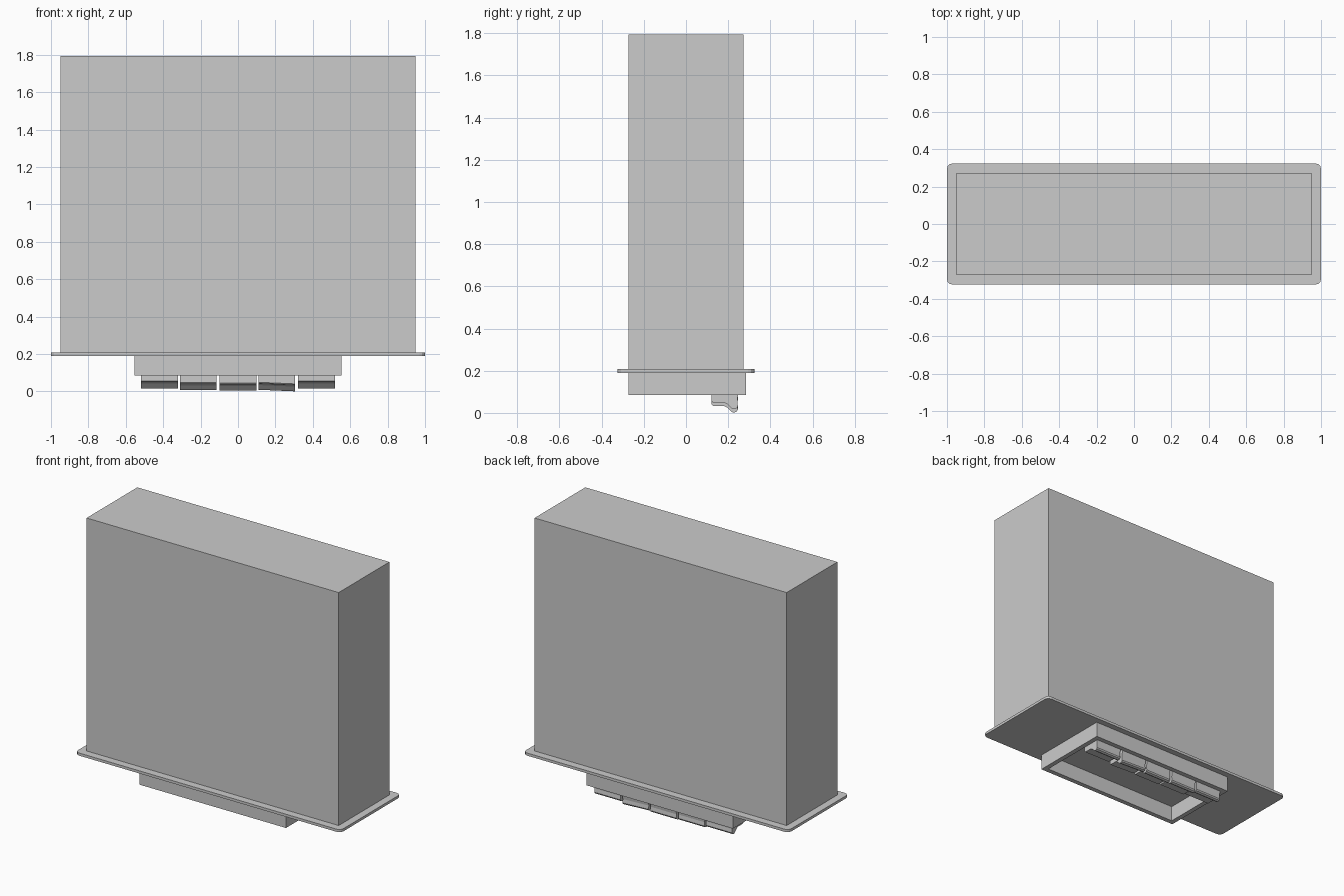
import bpy, bmesh, math
from mathutils import Matrix

if "Cube" in bpy.data.objects:
    bpy.data.objects.remove(bpy.data.objects["Cube"])


def finish(name, bm, loc=(0, 0, 0)):
    bmesh.ops.recalc_face_normals(bm, faces=bm.faces)
    me = bpy.data.meshes.new(name)
    bm.to_mesh(me)
    bm.free()
    ob = bpy.data.objects.new(name, me)
    ob.location = loc
    bpy.context.collection.objects.link(ob)
    return ob


def box(x0, x1, y0, y1, z0, z1):
    bm = bmesh.new()
    m = Matrix.Translation(((x0 + x1) / 2, (y0 + y1) / 2, (z0 + z1) / 2))
    m = m @ Matrix.Diagonal((x1 - x0, y1 - y0, z1 - z0, 1))
    bmesh.ops.create_cube(bm, size=1, matrix=m)
    return bm


# tall housing
finish("housing", box(-0.95, 0.95, -0.273, 0.273, 0.2, 1.795))

# thin mounting plate with rounded corners
bm = box(-1, 1, -0.324, 0.324, 0.19, 0.208)
corners = [e for e in bm.edges if abs(e.verts[0].co.z - e.verts[1].co.z) > 0.01]
bmesh.ops.bevel(bm, geom=corners, offset=0.03, segments=3, profile=0.5, affect='EDGES')
finish("mounting_plate", bm)

# hollow rectangular collar under the plate
bm = bmesh.new()
X, Y0, Y1, T = 0.5525, -0.273, 0.284, 0.032
rings = []
for t, z in ((0, 0.19), (0, 0.085), (T, 0.085), (T, 0.19)):
    rings.append([bm.verts.new((x, y, z)) for x, y in (
        (-X + t, Y0 + t), (X - t, Y0 + t), (X - t, Y1 - t), (-X + t, Y1 - t))])
for a, b in zip(rings, rings[1:] + rings[:1]):
    for i in range(4):
        j = (i + 1) % 4
        bm.faces.new((a[i], a[j], b[j], b[i]))
finish("collar", bm)

# row of five hooked keys, each pressed or tilted a little differently
profile = [(0.121, 0.185), (0.121, 0.040), (0.127, 0.033), (0.180, 0.032),
           (0.195, 0.025), (0.218, 0.003), (0.228, 0.000), (0.241, 0.006),
           (0.246, 0.015), (0.243, 0.040), (0.247, 0.070), (0.250, 0.185)]
keys = [(-0.42, 0.017, 0), (-0.212, 0.008, 0), (0, 0.005, 0),
        (0.208, 0.005, 2.5), (0.42, 0.017, 0)]
for n, (cx, dz, tilt) in enumerate(keys, 1):
    bm = bmesh.new()
    ends = []
    for x in (-0.098, 0.098):
        drop = math.tan(math.radians(tilt)) * x
        ends.append([bm.verts.new((x, y, z if z > 0.1 else z + dz - drop))
                     for y, z in profile])
    k = len(profile)
    for i in range(k):
        j = (i + 1) % k
        bm.faces.new((ends[0][i], ends[0][j], ends[1][j], ends[1][i]))
    bm.faces.new(ends[0])
    bm.faces.new(ends[1])
    finish(f"key_{n}", bm, (cx, 0, 0))
